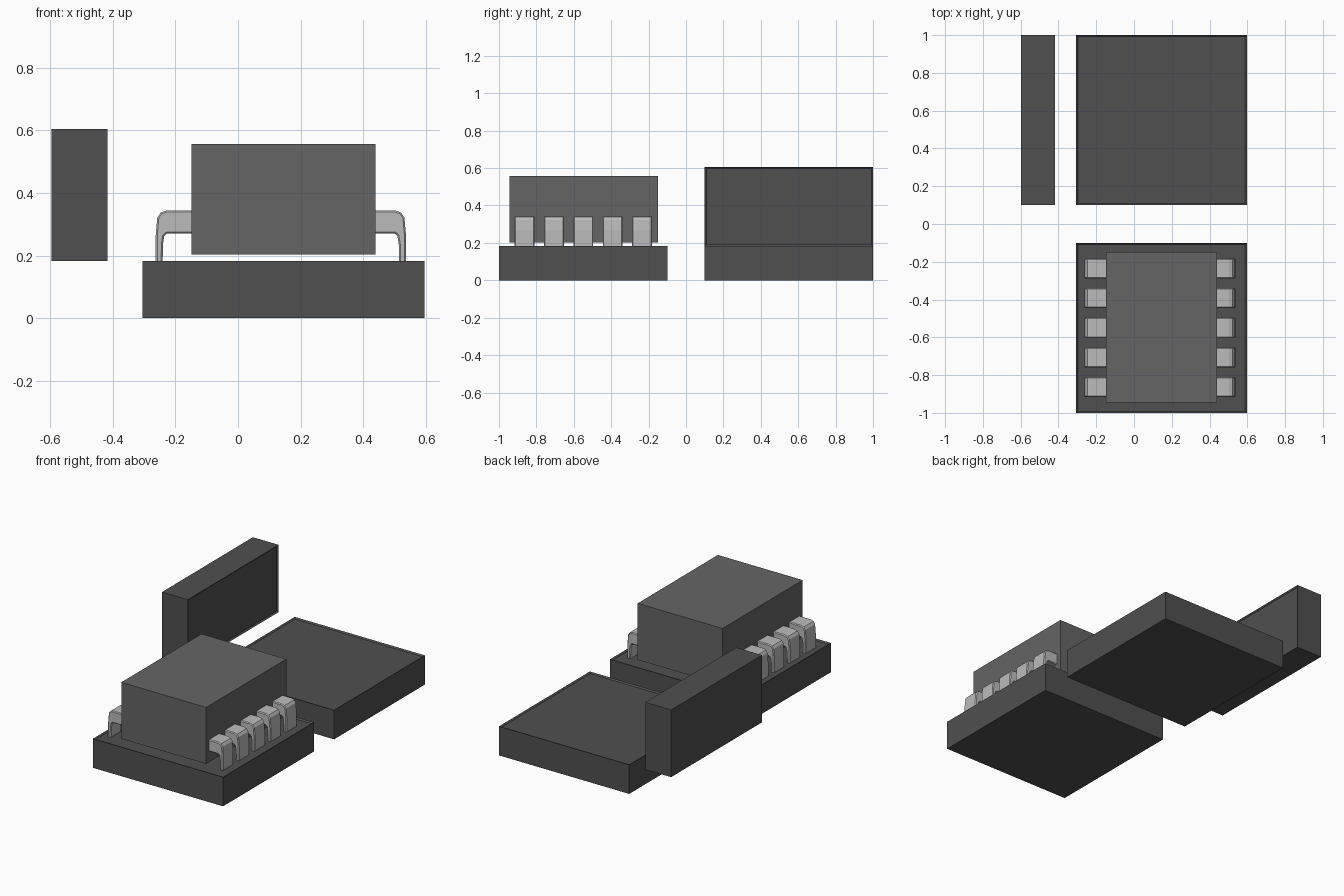
import bpy, bmesh
from mathutils import Vector

if "Cube" in bpy.data.objects:
    bpy.data.objects.remove(bpy.data.objects["Cube"])


def material(name, value):
    m = bpy.data.materials.new(name)
    m.diffuse_color = (value, value, value, 1)
    m.use_nodes = True
    m.node_tree.nodes["Principled BSDF"].inputs["Base Color"].default_value = m.diffuse_color
    return m


DARK = material("dark_grey", 0.08)
MID = material("mid_grey", 0.13)
LIGHT = material("light_grey", 0.5)


def finish(bm, name, mat):
    bmesh.ops.recalc_face_normals(bm, faces=bm.faces[:])
    mesh = bpy.data.meshes.new(name)
    bm.to_mesh(mesh)
    bm.free()
    mesh.materials.append(mat)
    obj = bpy.data.objects.new(name, mesh)
    bpy.context.collection.objects.link(obj)
    return obj


def box(name, lo, hi, mat, recess=None):
    """Box between two corners; the face pointing along recess gets a thin rim."""
    lo, hi = Vector(lo), Vector(hi)
    bm = bmesh.new()
    bmesh.ops.create_cube(bm, size=1)
    for v in bm.verts:
        v.co = (lo + hi) / 2 + v.co * (hi - lo)
    bm.normal_update()
    if recess:
        axis = Vector(recess)
        face = max(bm.faces, key=lambda f: f.normal.dot(axis))
        bmesh.ops.inset_region(bm, faces=[face], thickness=0.012)
        for v in face.verts:
            v.co -= axis * 0.008
    return finish(bm, name, mat)


# Bent pin outline, seen from the front (x, z)
PIN = [(0.41, 0.27), (0.41, 0.344), (0.503, 0.344), (0.521, 0.338),
       (0.532, 0.322), (0.537, 0.266), (0.537, 0.172), (0.515, 0.172),
       (0.514, 0.235), (0.510, 0.262), (0.502, 0.27)]
PIN_MIRROR_X = 0.137


def pin(name, y, side):
    bm = bmesh.new()
    pts = [(x if side > 0 else 2 * PIN_MIRROR_X - x, z) for x, z in PIN]
    face = bm.faces.new([bm.verts.new((x, y - 0.053, z)) for x, z in pts])
    new = bmesh.ops.extrude_face_region(bm, geom=[face])["geom"]
    bmesh.ops.translate(bm, vec=(0, 0.106, 0),
                        verts=[v for v in new if isinstance(v, bmesh.types.BMVert)])
    obj = finish(bm, name, LIGHT)
    bevel = obj.modifiers.new("soft_edges", "BEVEL")
    bevel.width = 0.005
    bevel.segments = 1
    bevel.limit_method = "ANGLE"
    bevel.angle_limit = 1.2


# Two flat trays and one upright tray
box("front_tray", (-0.306, -1.0, 0), (0.597, -0.1, 0.183), DARK, (0, 0, 1))
box("back_tray", (-0.306, 0.1, 0), (0.597, 1.0, 0.183), DARK, (0, 0, 1))
box("upright_tray", (-0.597, 0.1, 0.183), (-0.418, 1.0, 0.605), DARK, (1, 0, 0))

# Chip body hovering over the front tray
box("chip_body", (-0.149, -0.944, 0.203), (0.44, -0.149, 0.557), MID)

# Five pins on each side
for i in range(5):
    for side, label in ((1, "right"), (-1, "left")):
        pin(f"{label}_pin_{i + 1}", -0.549 + (i - 2) * 0.157, side)
